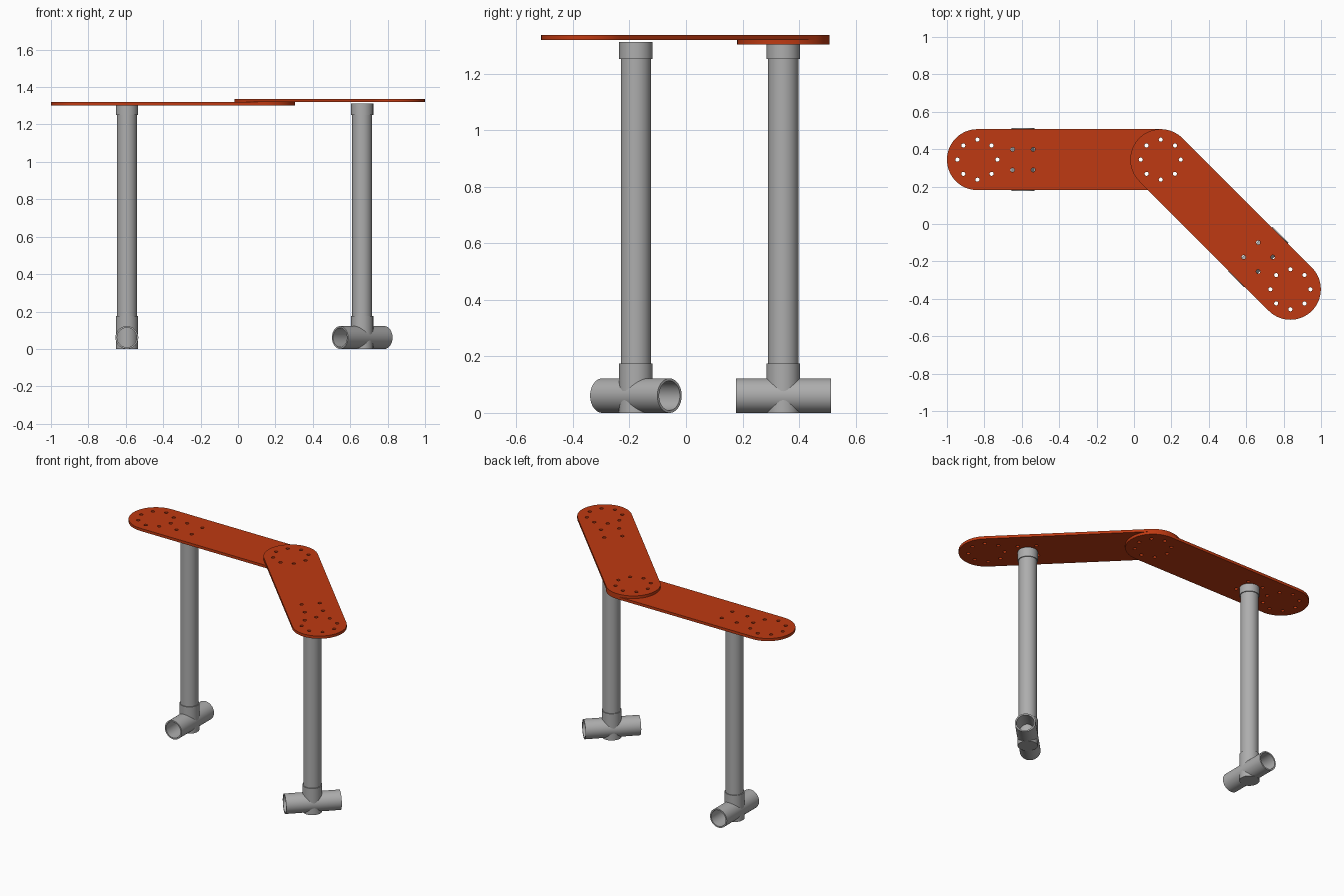
import bpy, bmesh
from math import pi, cos, sin
from mathutils import Matrix, Vector

if "Cube" in bpy.data.objects:
    bpy.data.objects.remove(bpy.data.objects["Cube"], do_unlink=True)


def material(name, colour):
    m = bpy.data.materials.new(name)
    m.use_nodes = True
    m.diffuse_color = (*colour, 1)
    bsdf = next(n for n in m.node_tree.nodes if n.type == 'BSDF_PRINCIPLED')
    bsdf.inputs["Base Color"].default_value = (*colour, 1)
    return m


RED = material("burnt_orange", (0.52, 0.042, 0.006))
GREY = material("pipe_grey", (0.42, 0.42, 0.42))


def add_object(name, mesh, mat, matrix):
    mesh.materials.clear()
    mesh.materials.append(mat)
    ob = bpy.data.objects.new(name, mesh)
    ob.matrix_world = matrix
    bpy.context.collection.objects.link(ob)
    bpy.ops.object.select_all(action='DESELECT')
    ob.select_set(True)
    bpy.context.view_layer.objects.active = ob
    bpy.ops.object.shade_smooth_by_angle(angle=pi / 6)
    return ob


def lathe(name, profile, matrix, closed=False, n=48):
    """Revolve (radius, z) points; an open profile gets flat end caps."""
    bm = bmesh.new()
    rings = [[bm.verts.new((r * cos(2 * pi * i / n), r * sin(2 * pi * i / n), z))
              for i in range(n)] for r, z in profile]
    pairs = list(zip(rings, rings[1:]))
    if closed:
        pairs.append((rings[-1], rings[0]))
    else:
        bm.faces.new(rings[0])
        bm.faces.new(rings[-1])
    for a, b in pairs:
        for i in range(n):
            j = (i + 1) % n
            bm.faces.new((a[i], a[j], b[j], b[i]))
    bmesh.ops.recalc_face_normals(bm, faces=bm.faces)
    mesh = bpy.data.meshes.new(name)
    bm.to_mesh(mesh)
    bm.free()
    return add_object(name, mesh, GREY, matrix)


def arc(cx, cy, r, start, sweep, n):
    return [(cx + r * cos(start + sweep * i / n), cy + r * sin(start + sweep * i / n))
            for i in range(n + 1)]


LENGTH, RADIUS, THICK = 0.98, 0.163, 0.0175
BOLT_RING, HOLE, LEG_INSET, LEG_BOLT = 0.107, 0.011, 0.243, 0.055


def plank(name, matrix, leg_x):
    """Round-ended board along local x with bolt holes at both ends and over the leg."""
    outlines = [arc(LENGTH, 0, RADIUS, -pi / 2, pi, 32) + arc(0, 0, RADIUS, pi / 2, pi, 32)]
    centres = [p for x in (0, LENGTH) for p in arc(x, 0, BOLT_RING, 0, 2 * pi, 8)[:-1]]
    centres += [(leg_x + sx * LEG_BOLT, sy * LEG_BOLT) for sx in (-1, 1) for sy in (-1, 1)]
    outlines += [arc(x, y, HOLE, 0, 2 * pi, 16)[:-1] for x, y in centres]
    curve = bpy.data.curves.new(name, 'CURVE')
    curve.dimensions = '2D'
    curve.fill_mode = 'BOTH'
    curve.extrude = THICK / 2
    for pts in outlines:
        s = curve.splines.new('POLY')
        s.points.add(len(pts) - 1)
        for p, (x, y) in zip(s.points, pts):
            p.co = (x, y, 0, 1)
        s.use_cyclic_u = True
    temp = bpy.data.objects.new(name + "_outline", curve)
    bpy.context.collection.objects.link(temp)
    deps = bpy.context.evaluated_depsgraph_get()
    mesh = bpy.data.meshes.new_from_object(temp.evaluated_get(deps))
    bpy.data.objects.remove(temp, do_unlink=True)
    # weld the extruded walls to the flat faces
    bm = bmesh.new()
    bm.from_mesh(mesh)
    bmesh.ops.remove_doubles(bm, verts=bm.verts, dist=1e-5)
    bmesh.ops.recalc_face_normals(bm, faces=bm.faces)
    bm.to_mesh(mesh)
    bm.free()
    add_object(name, mesh, RED, matrix)


TEE_R, COLUMN_R, PIPE_R, BORE = 0.061, 0.059, 0.0535, 0.052


def leg(prefix, position, angle, top):
    """Pipe with a top cap, standing on a hollow crosswise tee fitting."""
    base = Matrix.Translation(position) @ Matrix.Rotation(angle, 4, 'Z')
    lathe(prefix + "_pipe", [(PIPE_R, 0.1), (PIPE_R, top - 0.01)], base)
    lathe(prefix + "_cap", [(COLUMN_R, 1.251), (COLUMN_R, top)], base)
    lathe(prefix + "_foot_socket", [(COLUMN_R, 0), (COLUMN_R, 0.175)], base)
    half = 0.168
    lathe(prefix + "_foot_tube",
          [(TEE_R, -half), (TEE_R, half), (BORE, half), (BORE, -half)],
          base @ Matrix.Translation((0, 0, TEE_R)) @ Matrix.Rotation(pi / 2, 4, 'X'),
          closed=True)


# Two boards overlapping at a shared pivot, each carried by one leg
lower = Matrix.Translation((-0.837, 0.344, 1.302 + THICK / 2))
upper = (Matrix.Translation((-0.837 + LENGTH, 0.344, 1.302 + THICK * 1.5))
         @ Matrix.Rotation(-pi / 4, 4, 'Z'))
for side, matrix, angle, leg_x, top in (
        ("right", lower, 0, LEG_INSET, 1.302),
        ("left", upper, -pi / 4, LENGTH - LEG_INSET, 1.312)):
    plank(side + "_plank", matrix, leg_x)
    spot = matrix @ Vector((leg_x, 0, 0))
    leg(side + "_leg", (spot.x, spot.y, 0), angle, top)
